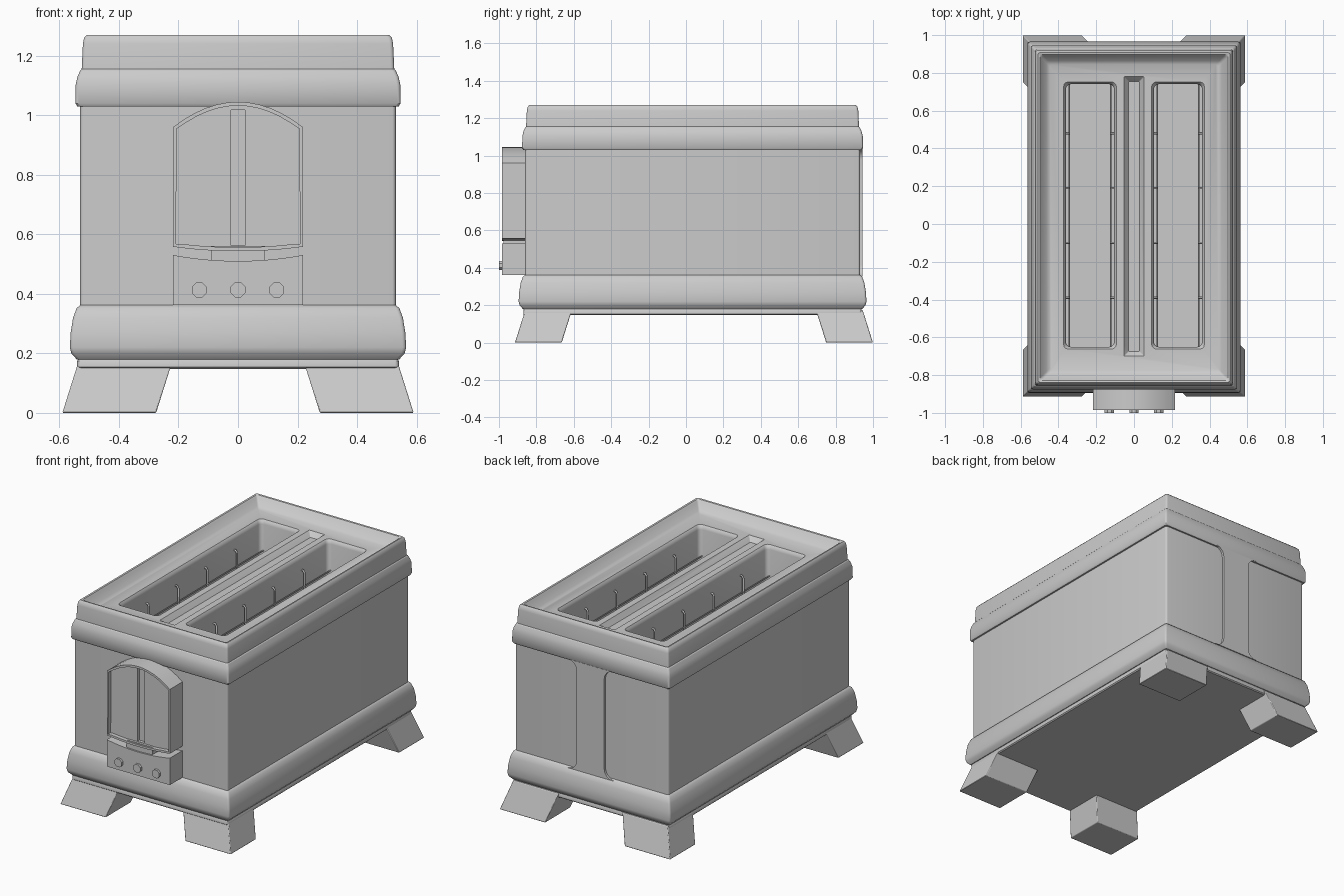
import bpy, bmesh, math
from mathutils import Vector

cube = bpy.data.objects.get("Cube")
if cube:
    bpy.data.objects.remove(cube)

GREY = (0.6, 0.6, 0.6, 1)
mat = bpy.data.materials.new("light grey enamel")
mat.use_nodes = True
mat.diffuse_color = GREY
mat.node_tree.nodes["Principled BSDF"].inputs["Base Color"].default_value = GREY

CY = 0.035            # middle of the casing along y
HX, HY = 0.53, 0.895  # casing half sizes


def finish(name, bm, smooth=True):
    bmesh.ops.recalc_face_normals(bm, faces=bm.faces)
    mesh = bpy.data.meshes.new(name)
    bm.to_mesh(mesh)
    bm.free()
    mesh.materials.append(mat)
    ob = bpy.data.objects.new(name, mesh)
    bpy.context.collection.objects.link(ob)
    if smooth:
        bpy.ops.object.select_all(action='DESELECT')
        bpy.context.view_layer.objects.active = ob
        ob.select_set(True)
        bpy.ops.object.shade_smooth_by_angle(angle=math.radians(35))
    return ob


def loft(name, profile, cx=0, cy=CY, hx=HX, hy=HY, r=0.012, closed=False):
    """Sweep (offset, z) points around a rounded rectangle."""
    bm = bmesh.new()
    rings = []
    for off, z in profile:
        ring = []
        for k, (sx, sy) in enumerate([(1, 1), (-1, 1), (-1, -1), (1, -1)]):
            for i in range(4):
                a = math.pi / 2 * (k + i / 3)
                ring.append(bm.verts.new((cx + sx * (hx + off - r) + r * math.cos(a),
                                          cy + sy * (hy + off - r) + r * math.sin(a), z)))
        rings.append(ring)
    pairs = list(zip(rings, rings[1:]))
    if closed:
        pairs.append((rings[-1], rings[0]))
    else:
        bm.faces.new(rings[0])
        bm.faces.new(rings[-1])
    n = len(rings[0])
    for a, b in pairs:
        for i in range(n):
            j = (i + 1) % n
            bm.faces.new((a[i], a[j], b[j], b[i]))
    return finish(name, bm)


def extrude(name, pts, y0, y1, inset=0, depth=0):
    """Extrude an (x, z) outline from y0 (front) to y1, with an optional sunk front."""
    bm = bmesh.new()
    front = bm.faces.new([bm.verts.new((x, y0, z)) for x, z in pts])
    back = bmesh.ops.extrude_face_region(bm, geom=[front], use_keep_orig=True)
    for v in back['geom']:
        if isinstance(v, bmesh.types.BMVert):
            v.co.y = y1
    bmesh.ops.recalc_face_normals(bm, faces=bm.faces)
    if inset:
        bmesh.ops.inset_region(bm, faces=[front], thickness=inset)
        inner = bmesh.ops.extrude_face_region(bm, geom=[front])
        for v in inner['geom']:
            if isinstance(v, bmesh.types.BMVert):
                v.co.y = y0 + depth
        bmesh.ops.delete(bm, geom=[front], context='FACES')
    return finish(name, bm)


def cut(target, cutter):
    cutter.hide_render = True
    cutter.hide_viewport = True
    mod = target.modifiers.new(cutter.name, 'BOOLEAN')
    mod.object = cutter
    mod.solver = 'EXACT'


def bow(x0, x1, z_end, z_mid, n=12):
    """Shallow arc of points from x0 to x1."""
    return [(x0 + (x1 - x0) * i / n, z_mid + (z_end - z_mid) * (2 * i / n - 1) ** 2)
            for i in range(n + 1)]


def wire(name, pts, radius=0.006):
    cu = bpy.data.curves.new(name, 'CURVE')
    cu.dimensions = '3D'
    cu.bevel_depth = radius
    cu.bevel_resolution = 1
    cu.use_fill_caps = True
    sp = cu.splines.new('POLY')
    sp.points.add(len(pts) - 1)
    for p, co in zip(sp.points, pts):
        p.co = (*co, 1)
    cu.materials.append(mat)
    bpy.context.collection.objects.link(bpy.data.objects.new(name, cu))


# Casing with raised rim and sunken top
casing = loft("casing", [(-0.01, 0.16), (0, 0.17), (0, 1.15), (-0.005, 1.155), (-0.009, 1.24),
                         (-0.013, 1.26), (-0.022, 1.27), (-0.032, 1.268), (-0.04, 1.258),
                         (-0.066, 1.22), (-0.085, 1.21)])

# Trim bands and base plate
loft("lower_band", [(-0.02, 0.365), (0, 0.362), (0.012, 0.352), (0.024, 0.32), (0.032, 0.27),
                    (0.035, 0.22), (0.03, 0.2), (0.012, 0.18), (-0.02, 0.18)], closed=True)
loft("upper_band", [(-0.02, 1.152), (0, 1.15), (0.009, 1.13), (0.015, 1.105), (0.016, 1.04),
                    (0.01, 1.03), (-0.02, 1.03)], closed=True)
loft("base_plate", [(0.004, 0.148), (0.01, 0.154), (0.01, 0.175), (0.004, 0.185)])

# Bread slots with softened lips, guard wires inside
for side, label in ((1, "left"), (-1, "right")):
    cx, hx = side * 0.233, 0.128
    cut(casing, loft(f"{label}_slot_cutter",
                     [(0, 0.45), (0, 1.185), (0.004, 1.2), (0.012, 1.21), (0.012, 1.3)],
                     cx=cx, cy=0.045, hx=hx, hy=0.695, r=0.025))
    for w in (1, -1):
        wall, inner = cx + w * hx, cx + w * (hx - 0.018)
        wire(f"{label}_guard_rail", [(inner, -0.66, 1.02), (inner, 0.75, 1.02)], 0.004)
        for y in (-0.39, -0.1, 0.19, 0.48):
            wire(f"{label}_guard_wire", [(wall + w * 0.01, y, 1.115), (wall - w * 0.008, y, 1.118),
                                         (inner, y, 1.105), (inner, y, 0.46)])

# Groove between the slots
cut(casing, loft("groove_cutter", [(-0.025, 1.18), (0, 1.21), (0, 1.3)],
                 cy=0.04, hx=0.053, hy=0.74, r=0.004))

# Back column flaring into the bands
column = []
for i in range(7):
    a = math.pi / 2 * (1 + i / 6)
    column.append((0.155 + 0.06 * math.cos(a), 0.975 + 0.06 * math.sin(a)))
column += [(x, 1.39 - z) for x, z in reversed(column)]
column += [(-x, z) for x, z in reversed(column)]
extrude("back_column", column, 0.9, 0.944)

# Lever housing with sunk face and lever track
outline = bow(-0.218, 0.218, 0.558, 0.543) + bow(0.218, -0.218, 0.96, 1.045)
housing = extrude("lever_housing", outline, -0.985, -0.84, inset=0.013, depth=0.025)
track = extrude("track_cutter", [(-0.024, 0.562), (0.024, 0.562), (0.024, 1.018), (-0.024, 1.018)],
                -1.0, -0.94)
cut(housing, track)

# Control box, neck and knobs
extrude("control_box", [(-0.218, 0.362), (0.218, 0.362)] + bow(0.218, -0.218, 0.53, 0.51),
        -0.985, -0.84)
extrude("housing_neck", [(-0.09, 0.5), (0.09, 0.5), (0.09, 0.56), (-0.09, 0.56)], -0.975, -0.84)
for x in (-0.13, 0, 0.13):
    knob = [(x + 0.027 * math.cos(math.pi * (k + 0.5) / 4),
             0.413 + 0.027 * math.sin(math.pi * (k + 0.5) / 4)) for k in range(8)]
    extrude("control_knob", knob, -1.0, -0.97)

# Splayed feet
FY = 0.0425
for sx in (1, -1):
    for sy in (1, -1):
        bm = bmesh.new()
        bmesh.ops.create_cube(bm, size=1)
        for v in bm.verts:
            top, out_x, out_y = v.co.z > 0, v.co.x > 0, v.co.y > 0
            shift = 0.055 if top else 0
            x = (0.59 if out_x else 0.275) - shift
            y = (0.957 if out_y else 0.707) - shift
            v.co = Vector((sx * x, FY + sy * y, 0.175 if top else 0))
        foot = finish("foot", bm)
        bev = foot.modifiers.new("soft_edges", 'BEVEL')
        bev.width = 0.004
        bev.segments = 2
